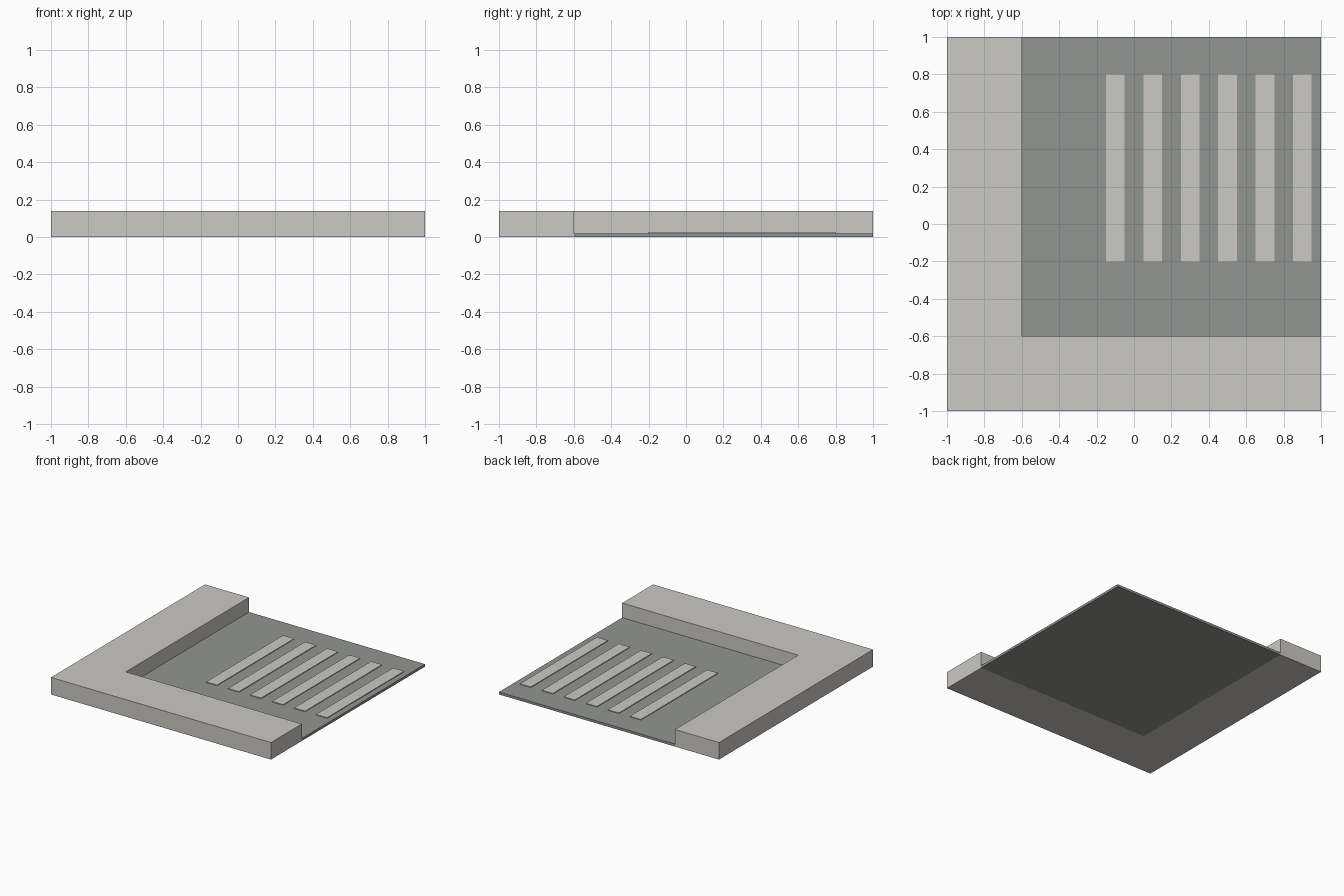
import bpy, bmesh

if "Cube" in bpy.data.objects:
    bpy.data.objects.remove(bpy.data.objects["Cube"])


def material(name, rgb):
    m = bpy.data.materials.new(name)
    m.diffuse_color = (*rgb, 1.0)
    m.use_nodes = True
    m.node_tree.nodes["Principled BSDF"].inputs["Base Color"].default_value = m.diffuse_color
    return m


PAVING = material("pale concrete", (0.60, 0.585, 0.555))
ASPHALT = material("grey asphalt", (0.290, 0.302, 0.284))


def prism(name, outline, z0, z1, mat):
    """Extrude a flat outline from z0 up to z1."""
    bm = bmesh.new()
    base = bm.faces.new([bm.verts.new((x, y, z0)) for x, y in outline])
    top = bmesh.ops.extrude_face_region(bm, geom=[base], use_keep_orig=True)
    verts = [g for g in top["geom"] if isinstance(g, bmesh.types.BMVert)]
    bmesh.ops.translate(bm, verts=verts, vec=(0, 0, z1 - z0))
    bmesh.ops.recalc_face_normals(bm, faces=bm.faces)
    mesh = bpy.data.meshes.new(name)
    bm.to_mesh(mesh)
    bm.free()
    mesh.materials.append(mat)
    obj = bpy.data.objects.new(name, mesh)
    bpy.context.collection.objects.link(obj)
    return obj


def rect(x0, x1, y0, y1):
    return [(x0, y0), (x1, y0), (x1, y1), (x0, y1)]


ROAD_TOP = 0.02

# Raised L-shaped pavement around the corner
prism("pavement", [(-1, -1), (1, -1), (1, -0.6), (-0.6, -0.6), (-0.6, 1), (-1, 1)],
      0, 0.14, PAVING)

# Low road slab
prism("road", rect(-0.6, 1, -0.6, 1), 0, ROAD_TOP, ASPHALT)

# Crossing stripes as thin plates on the road
for i in range(6):
    x = -0.15 + 0.2 * i
    prism(f"crossing_stripe_{i + 1}", rect(x, x + 0.1, -0.2, 0.8),
          ROAD_TOP, ROAD_TOP + 0.006, PAVING)
